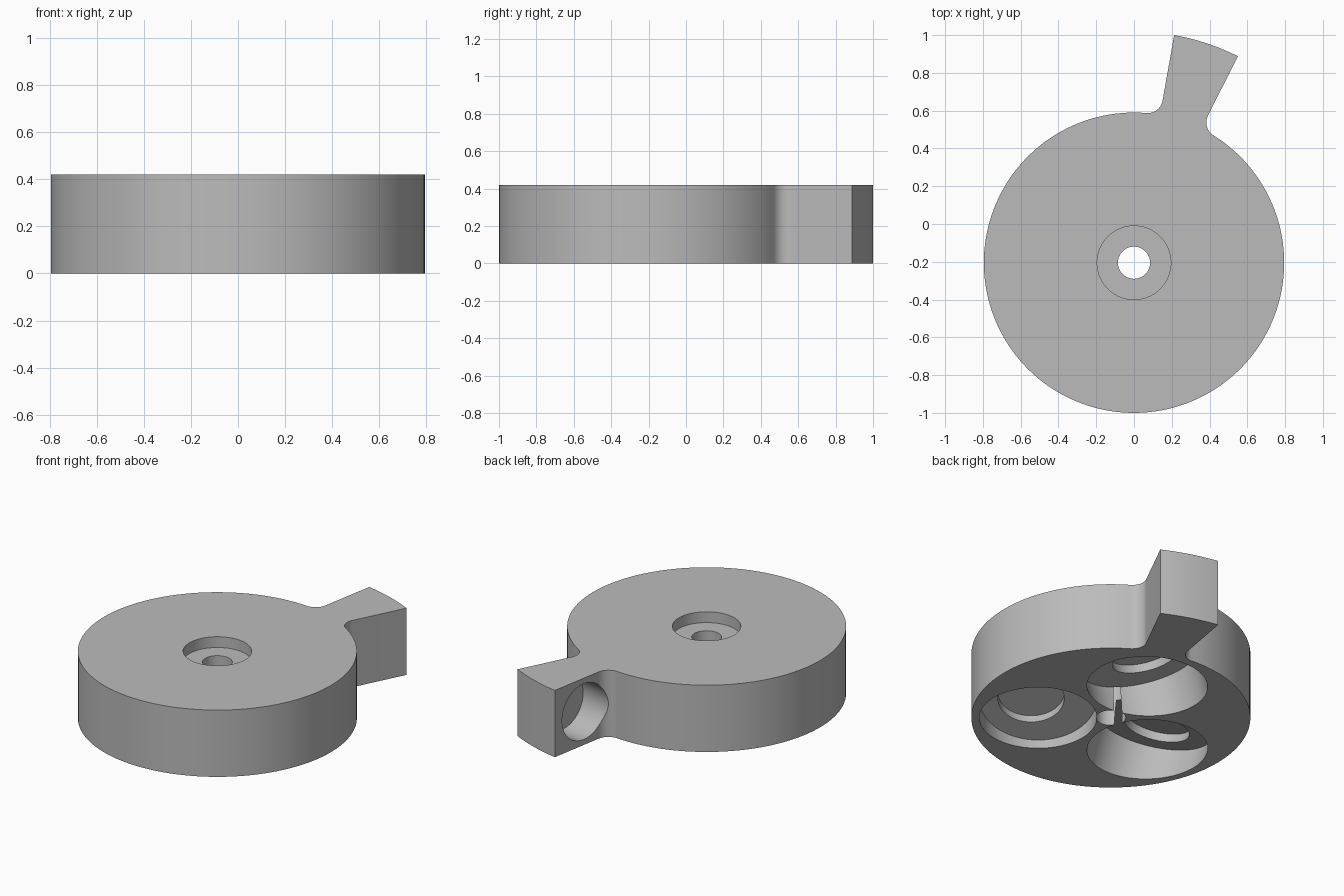
import bpy
import bmesh
from math import sin, cos, asin, radians, pi
from mathutils import Matrix, Vector

cube = bpy.data.objects.get("Cube")
if cube:
    bpy.data.objects.remove(cube, do_unlink=True)

CENTRE = Vector((0, -0.205, 0))
HEIGHT = 0.42
DISC_R, ARM_R, FILLET = 0.795, 1.2236, 0.08
ARM_START, ARM_END = radians(63.3), radians(80)

grey = bpy.data.materials.new("plain grey")
grey.use_nodes = True
colour = (0.5, 0.5, 0.5, 1)
grey.diffuse_color = colour
grey.node_tree.nodes["Principled BSDF"].inputs["Base Color"].default_value = colour


def arc(radius, start, end, steps, centre=Vector((0, 0, 0))):
    """Points along a flat arc."""
    angles = [start + (end - start) * i / steps for i in range(steps + 1)]
    return [centre + Vector((cos(a), sin(a), 0)) * radius for a in angles]


def make_object(name, bm):
    bmesh.ops.recalc_face_normals(bm, faces=bm.faces)
    mesh = bpy.data.meshes.new(name)
    bm.to_mesh(mesh)
    bm.free()
    obj = bpy.data.objects.new(name, mesh)
    mesh.materials.append(grey)
    bpy.context.collection.objects.link(obj)
    return obj


def cut_cylinder(target, radius, base, axis, length):
    """Bore a round hole from base along axis."""
    axis = Vector(axis).normalized()
    place = Matrix.Translation(Vector(base) + axis * length / 2)
    place = place @ axis.to_track_quat("Z", "Y").to_matrix().to_4x4()
    bm = bmesh.new()
    bmesh.ops.create_cone(bm, cap_ends=True, segments=96, radius1=radius,
                          radius2=radius, depth=length, matrix=place)
    cutter = make_object("hole_cutter", bm)
    cutter.hide_render = True
    mod = target.modifiers.new("hole", "BOOLEAN")
    mod.operation, mod.solver, mod.object = "DIFFERENCE", "EXACT", cutter
    bpy.context.view_layer.objects.active = target
    bpy.ops.object.modifier_apply(modifier=mod.name)
    bpy.data.objects.remove(cutter, do_unlink=True)


# Outline: disc, fillet, arm end, fillet
spread = asin(FILLET / (DISC_R + FILLET))


def fillet_centre(angle):
    return Vector((cos(angle), sin(angle), 0)) * (DISC_R + FILLET)


left, right = ARM_END + spread, ARM_START - spread
outline = arc(DISC_R, left, right + 2 * pi, 140)
outline += arc(FILLET, right + pi, ARM_START + pi / 2, 12, fillet_centre(right))[1:]
outline += arc(ARM_R, ARM_START, ARM_END, 12)
outline += arc(FILLET, ARM_END - pi / 2, left - pi, 12, fillet_centre(left))[:-1]

bm = bmesh.new()
face = bm.faces.new([bm.verts.new(CENTRE + p) for p in outline])
top = bmesh.ops.extrude_face_region(bm, geom=[face])
bmesh.ops.translate(bm, vec=(0, 0, HEIGHT),
                    verts=[v for v in top["geom"] if isinstance(v, bmesh.types.BMVert)])
body = make_object("disc_with_arm", bm)

# Centre hole and its counterbore
up = Vector((0, 0, 1))
cut_cylinder(body, 0.085, CENTRE - up * 0.1, up, 0.7)
cut_cylinder(body, 0.195, CENTRE + up * (HEIGHT - 0.068), up, 0.2)

# Three tilted pockets underneath, each with a shallow round recess
TILT = radians(15)
for k in range(3):
    a = radians(80 + 120 * k)
    radial = Vector((cos(a), sin(a), 0))
    tangent = Vector((-sin(a), cos(a), 0))
    axis = up * cos(TILT) - tangent * sin(TILT)
    mouth = CENTRE + radial * 0.415
    depth = 0.15 / cos(TILT)
    cut_cylinder(body, 0.335, mouth - axis * 0.3, axis, 0.3 + depth)
    cut_cylinder(body, 0.189, mouth + radial * 0.04 + axis * (depth - 0.05), axis, 0.1)

# Blind hole in the side of the arm
along = Vector((cos(ARM_END), sin(ARM_END), 0))
inward = Vector((sin(ARM_END), -cos(ARM_END), 0))
cut_cylinder(body, 0.175, CENTRE + along * 0.99 + up * HEIGHT / 2 - inward * 0.3, inward, 0.48)

bpy.ops.object.select_all(action="DESELECT")
body.select_set(True)
bpy.context.view_layer.objects.active = body
bpy.ops.object.shade_smooth_by_angle(angle=radians(30))
